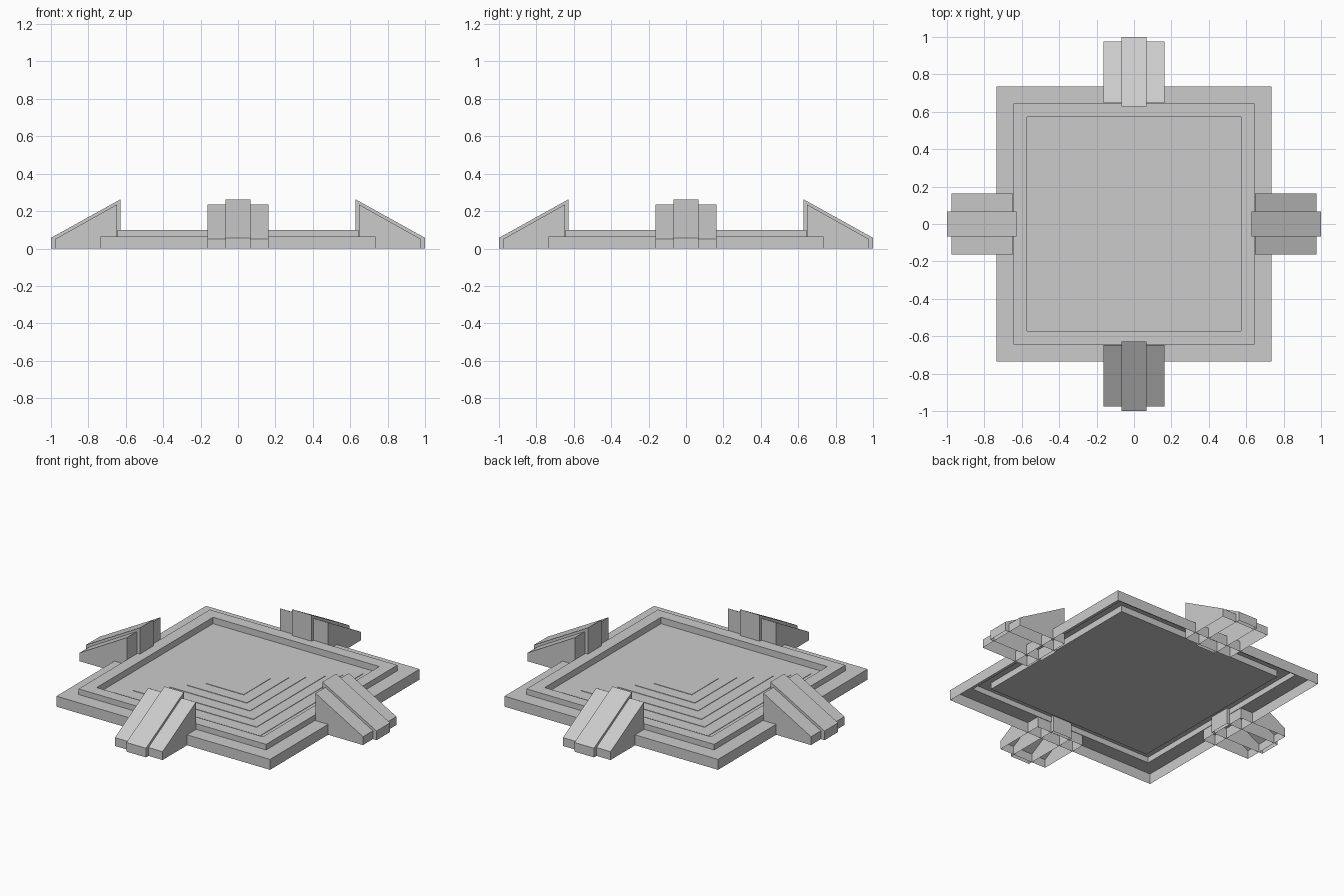
import bpy
import bmesh
from math import radians
from mathutils import Matrix

default = bpy.data.objects.get("Cube")
if default:
    bpy.data.objects.remove(default, do_unlink=True)

# Single stone material
stone = bpy.data.materials.new("grey_stone")
stone.use_nodes = True
grey = (0.6, 0.6, 0.6, 1)
stone.diffuse_color = grey
stone.node_tree.nodes["Principled BSDF"].inputs["Base Color"].default_value = grey


def finish(name, bm):
    mesh = bpy.data.meshes.new(name)
    bm.to_mesh(mesh)
    bm.free()
    mesh.materials.append(stone)
    obj = bpy.data.objects.new(name, mesh)
    bpy.context.collection.objects.link(obj)
    return obj


def square_shell(name, profile):
    """Sweep (half width, height) points around a square and cap the last ring."""
    bm = bmesh.new()
    rings = [[bm.verts.new((sx * r, sy * r, z))
              for sx, sy in ((-1, -1), (1, -1), (1, 1), (-1, 1))]
             for r, z in profile]
    for low, high in zip(rings, rings[1:]):
        for i in range(4):
            j = (i + 1) % 4
            bm.faces.new((low[i], low[j], high[j], high[i]))
    bm.faces.new(rings[-1])
    return finish(name, bm)


def wedge(name, half_width, outer, inner, low, high, angle):
    """Sloped block, open underneath, standing at the given side."""
    bm = bmesh.new()
    outline = [(-outer, 0), (-outer, low), (-inner, high), (-inner, 0)]
    left, right = [[bm.verts.new((x, y, z)) for y, z in outline]
                   for x in (-half_width, half_width)]
    bm.faces.new(left[::-1])
    bm.faces.new(right)
    for i in range(3):
        bm.faces.new((left[i], left[i + 1], right[i + 1], right[i]))
    bmesh.ops.recalc_face_normals(bm, faces=bm.faces)
    if bm.faces[:][0].normal.x > 0:
        bmesh.ops.reverse_faces(bm, faces=bm.faces)
    bm.transform(Matrix.Rotation(angle, 4, "Z"))
    return finish(name, bm)


# Hollow base with a raised rim and a recessed floor
FLOOR = 0.06
square_shell("base", [(0.735, 0), (0.735, 0.065), (0.645, 0.065),
                      (0.645, 0.1), (0.572, 0.1), (0.572, FLOOR)])

# Shallow concentric steps on the floor
steps = []
for i, r in enumerate((0.505, 0.425, 0.355, 0.278, 0.207, 0.132)):
    steps += [(r, FLOOR + 0.0028 * i), (r, FLOOR + 0.0028 * (i + 1))]
square_shell("floor_steps", steps)

# Sloped buttress on each side: wide block with a raised central rib
for i, side in enumerate(("front", "left", "back", "right")):
    turn = radians(90 * i)
    wedge(side + "_buttress", 0.164, 0.975, 0.648, 0.052, 0.235, turn)
    wedge(side + "_buttress_rib", 0.067, 1.0, 0.628, 0.057, 0.263, turn)
